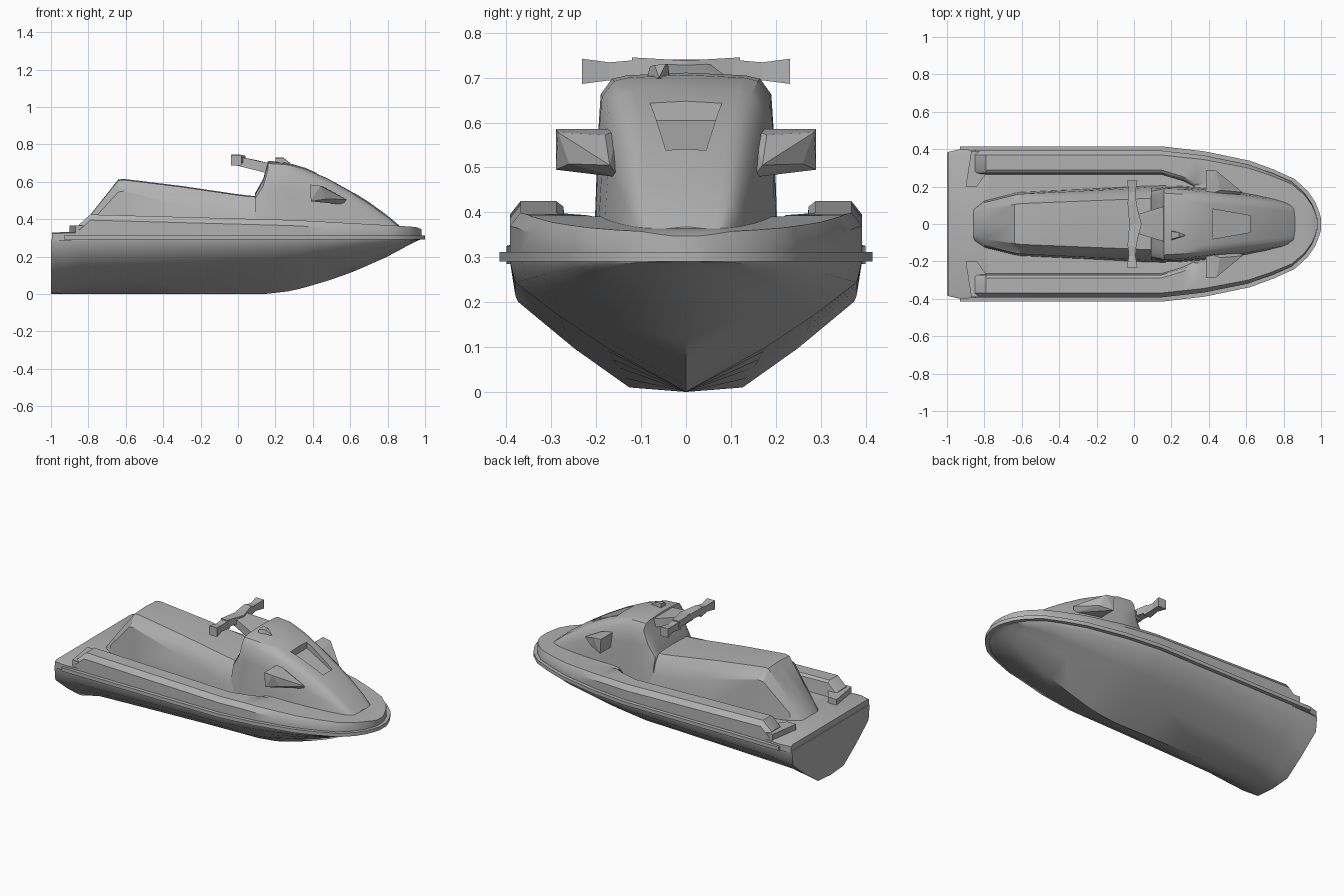
import bpy, bmesh

cube = bpy.data.objects.get("Cube")
if cube:
    bpy.data.objects.remove(cube)

grey = bpy.data.materials.new("plain grey")
grey.use_nodes = True
grey.diffuse_color = (0.45, 0.45, 0.45, 1)
grey.node_tree.nodes["Principled BSDF"].inputs["Base Color"].default_value = grey.diffuse_color


def finish(name, bm, angle=0.5):
    """Turn a bmesh into a shaded object."""
    bmesh.ops.remove_doubles(bm, verts=bm.verts, dist=0.0005)
    bmesh.ops.recalc_face_normals(bm, faces=bm.faces)
    mesh = bpy.data.meshes.new(name)
    bm.to_mesh(mesh)
    bm.free()
    mesh.materials.append(grey)
    ob = bpy.data.objects.new(name, mesh)
    bpy.context.collection.objects.link(ob)
    bpy.ops.object.select_all(action="DESELECT")
    bpy.context.view_layer.objects.active = ob
    ob.select_set(True)
    if angle:
        bpy.ops.object.shade_smooth_by_angle(angle=angle)
    return ob


def loft(name, stations, angle=0.5):
    """Skin mirrored half sections: each station is (x, [(y, z), ...])."""
    bm = bmesh.new()
    rings = []
    for x, half in stations:
        ring = half + [(-y, z) for y, z in reversed(half)]
        rings.append([bm.verts.new((x, y, z)) for y, z in ring])
    n = len(rings[0])
    for a, b in zip(rings, rings[1:]):
        for i in range(n):
            j = (i + 1) % n
            bm.faces.new((a[i], a[j], b[j], b[i]))
    bm.faces.new(rings[0])
    bm.faces.new(rings[-1])
    return finish(name, bm, angle)


def solid(name, points, side=1):
    """Flat-faced convex part through the given points."""
    bm = bmesh.new()
    verts = [bm.verts.new((x, y * side, z)) for x, y, z in points]
    out = bmesh.ops.convex_hull(bm, input=verts)
    spare = {v for v in out["geom_interior"] + out["geom_unused"] if isinstance(v, bmesh.types.BMVert)}
    bmesh.ops.delete(bm, geom=list(spare), context="VERTS")
    bmesh.ops.dissolve_limit(bm, angle_limit=0.02, verts=bm.verts, edges=bm.edges)
    return finish(name, bm, 0)


def along(table, x):
    """Straight-line reading of a table of (x, value)."""
    for (x0, v0), (x1, v1) in zip(table, table[1:]):
        if x <= x1:
            return v0 + (v1 - v0) * max(0, x - x0) / (x1 - x0)
    return table[-1][1]


# Plan outline and keel line shared by the hull, rail and deck
BEAM = [(-1, .405), (-.93, .415), (.15, .415), (.38, .388), (.62, .338), (.75, .29),
        (.86, .24), (.93, .175), (.97, .115), (.99, .065), (1, .03)]
KEEL = [(-1, 0), (.2, 0), (.32, .025), (.45, .06), (.62, .12), (.8, .2), (.92, .265), (.97, .29)]
XS = [.15, .27, .33, .38, .5, .62, .68, .75, .81, .86, .9, .93, .97, .99, 1]

# Hull: flat-bottomed at the stern, a deep V forward of it
STERN = [(.33, .01), (.65, .097), (.975, .2)]
VEE = [(.45, .1), (.72, .17), (.97, .245)]
hull = []
for x in [-1, -.93, -.85, -.5, -.1] + XS:
    x = x * .975 if x > 0 else x
    w = along(BEAM, x / .975) * .945
    k = along(KEEL, x)
    f = (.29 - k) / .29
    vee = along([(-1, 0), (-.85, .5), (-.2, .85), (.2, 1)], x)
    sides = [(w * (a + (c - a) * vee), k + f * (b + (d - b) * vee)) for (a, b), (c, d) in zip(STERN, VEE)]
    hull.append((x, [(0, k)] + sides + [(w, .292)]))
loft("hull", hull, .8)

# Bumper rail
loft("bumper_rail", [(x, [(along(BEAM, x), .29), (along(BEAM, x), .312)]) for x in [-.93, -.4] + XS], .4)

# Deck with raised gunwales either side of the footwells
deck = []
TOP = [(-.8, .425), (.3, .395), (.85, .365), (.95, .358), (1, .34)]
for x in [-.85, -.79, -.4, 0] + XS:
    s = x * .98 if x > 0 else x
    w = along(BEAM, x) * .945
    t = along(TOP, s) - (.055 if x < -.8 else 0)
    inner = min(along([(-1, .265), (.2, .265), (.32, .2)], s), w * .68)
    floor = along([(-1, .33), (.25, .33), (.33, t)], s)
    deck.append((s, [(0, floor), (inner, floor), (inner + .008, t - .012 * (t > floor)), (inner + .06 * w, t),
                     (w * .94, t), (w, t - .03), (w, .31), (0, .31)]))
loft("deck", deck, .6)

# Stern platform and step pads
loft("stern_platform", [(x, [(w, .285), (w, z), (w - .02, z + .006)])
                        for x, w, z in [(-.995, .385, .322), (-.93, .4, .325), (-.78, .39, .325)]], .4)
for side, word in ((1, "left"), (-1, "right")):
    solid(word + "_step_pad", [(x, y, z) for z in (.32, .366) for x, y in
                               ((-.9, .2), (-.84, .2), (-.82, .27), (-.79, .27), (-.79, .39), (-.87, .39))], side)

# Seat: x, top height, top half width, crease height, base half width
seat = []
for x, top, wt, crease, base in [(-.86, .33, .07, .328, .085), (-.8, .41, .1, .37, .125),
                                 (-.64, .612, .13, .545, .165), (-.61, .615, .136, .55, .17),
                                 (-.3, .577, .152, .475, .185), (0, .533, .167, .41, .2),
                                 (.07, .525, .172, .4, .205), (.2, .525, .172, .4, .205)]:
    drop = min(.05, (top - .325) * .3)
    seat.append((x, [(0, top), (wt * .8, top - drop * .1), (wt, top - drop), (base - .01, crease),
                     (base, .324), (0, .32)]))
loft("seat", seat, .45)

# Console: x, top height, top, shoulder, middle and base half widths
console = []
for x, top, wt, sh, mid, base in [(.09, .53, .16, .175, .19, .2), (.135, .61, .16, .183, .192, .205),
                                  (.16, .705, .165, .19, .196, .205), (.25, .7, .16, .187, .195, .203),
                                  (.36, .668, .145, .172, .185, .197), (.48, .615, .128, .155, .172, .185),
                                  (.6, .548, .112, .137, .155, .168), (.7, .485, .1, .121, .136, .15),
                                  (.79, .42, .09, .105, .117, .13), (.86, .362, .075, .085, .095, .105)]:
    h = top - .32
    console.append((x, [(0, top + .006), (wt * .8, top), (wt, top - .02 * h), (sh, top - .11 * h),
                        (mid, top - .35 * h), (base, .325), (0, .32)]))
body = loft("console", console, .6)

# Recessed vent in the hood
cutter = solid("vent_cutter", [(x, s * y, z) for s in (1, -1) for x, y, z in
                               ((.42, .08, .75), (.62, .045, .75), (.42, .08, .605), (.62, .045, .525))])
cut = body.modifiers.new("vent", "BOOLEAN")
cut.object = cutter
cut.solver = "EXACT"
bpy.context.view_layer.objects.active = body
bpy.ops.object.modifier_apply(modifier="vent")
bpy.data.objects.remove(cutter)

# Side pods
for side, word in ((1, "left"), (-1, "right")):
    solid(word + "_side_pod", [(.385, .29, .585), (.39, .29, .495), (.385, .15, .585), (.39, .15, .495),
                               (.44, .285, .578), (.47, .26, .508), (.46, .18, .572), (.58, .17, .505),
                               (.56, .15, .478)], side)

# Small wedge on top of the console
solid("start_knob", [(.2, -.035, .69), (.2, -.09, .69), (.2, -.04, .73), (.2, -.08, .725),
                     (.24, -.045, .73), (.24, -.07, .728), (.28, -.06, .7)])

# Steering stem, crossbar and flared grips
solid("steering_stem", [(x, s * y, z) for s in (1, -1) for x, y, z in
                        ((.18, .1, .64), (.18, .1, .695), (.1, .05, .715), (.1, .05, .663),
                         (-.02, .04, .74), (-.02, .04, .69))])
for side, word in ((1, "left"), (-1, "right")):
    solid(word + "_crossbar", [(x, y, z) for y, x0, x1, z0, z1 in ((0, -.025, .04, .7, .738), (.12, -.035, .01, .7, .745))
                               for x in (x0, x1) for z in (z0, z1)], side)
    for part, ends in (("inner", ((.1, .024, .026), (.17, .018, .02))), ("outer", ((.17, .018, .02), (.232, .028, .028)))):
        solid(word + "_grip_" + part, [(-.01 + a * r, y, .714 + b * h) for y, r, h in ends
                                       for a in (1, -1) for b in (1, -1)], side)
